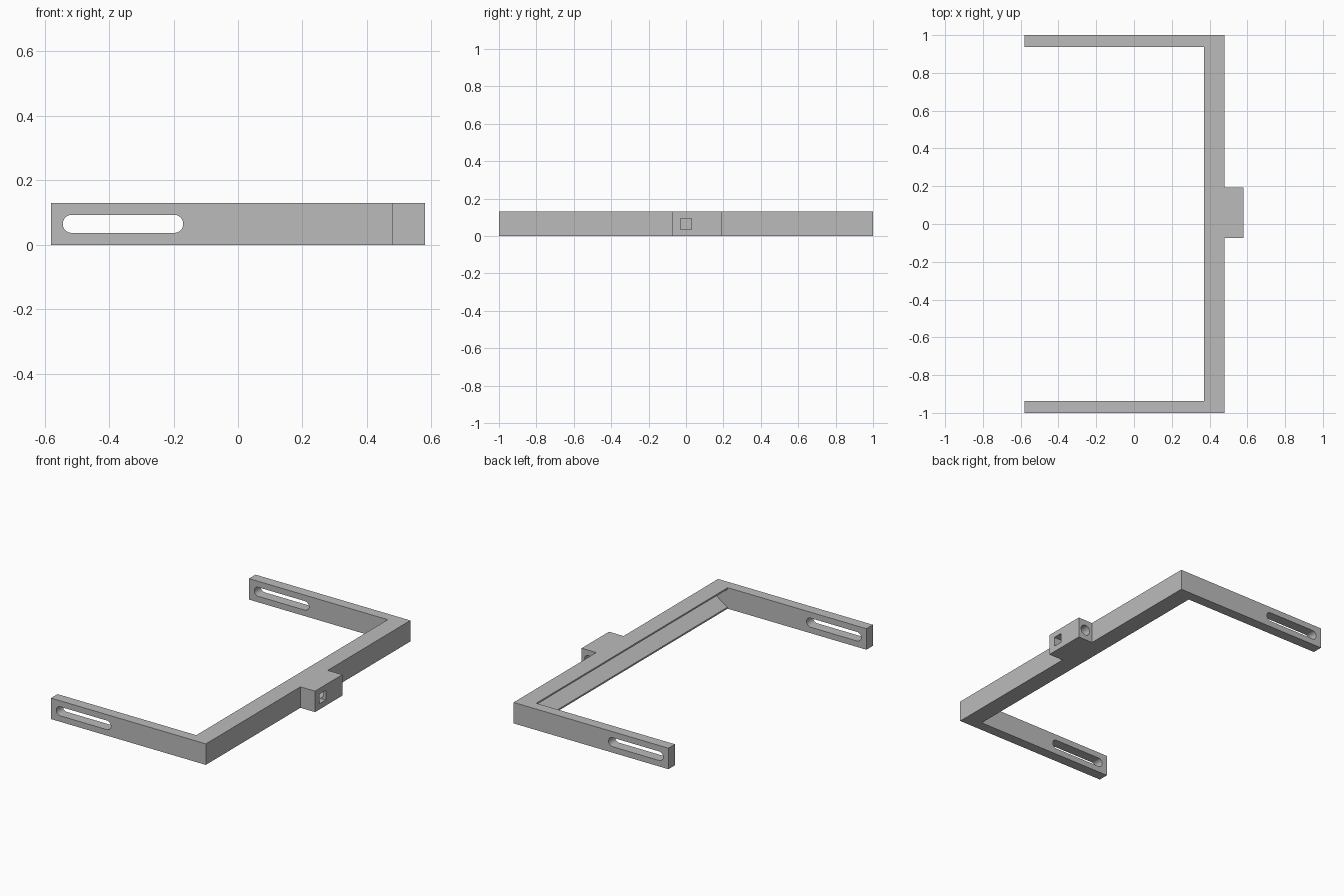
import bpy
import bmesh
from math import cos, sin, pi, radians
from mathutils import Vector

cube = bpy.data.objects.get("Cube")
if cube:
    bpy.data.objects.remove(cube, do_unlink=True)

grey = bpy.data.materials.new("plain_grey")
grey.use_nodes = True
grey.diffuse_color = (0.5, 0.5, 0.5, 1)
grey.node_tree.nodes["Principled BSDF"].inputs["Base Color"].default_value = (0.5, 0.5, 0.5, 1)

HEIGHT = 0.13
MID = HEIGHT / 2
BACK, BAR_IN, BAR_OUT, FRONT = -0.58, 0.37, 0.48, 0.58
ARM_IN = 0.936


def prism(name, points, axis, start, end):
    """Extrude a flat outline along the y or z axis."""
    def place(u, v):
        return Vector((u, start, v)) if axis == "y" else Vector((u, v, start))
    shift = Vector((0, 1, 0) if axis == "y" else (0, 0, 1)) * (end - start)
    bm = bmesh.new()
    face = bm.faces.new([bm.verts.new(place(u, v)) for u, v in points])
    grown = bmesh.ops.extrude_face_region(bm, geom=[face])["geom"]
    moved = [g for g in grown if isinstance(g, bmesh.types.BMVert)]
    bmesh.ops.translate(bm, verts=moved, vec=shift)
    bmesh.ops.recalc_face_normals(bm, faces=bm.faces)
    mesh = bpy.data.meshes.new(name)
    bm.to_mesh(mesh)
    bm.free()
    mesh.materials.append(grey)
    obj = bpy.data.objects.new(name, mesh)
    bpy.context.collection.objects.link(obj)
    return obj


def arc(cx, cz, radius, first, last, steps):
    angles = [first + (last - first) * i / steps for i in range(steps + 1)]
    return [(cx + radius * cos(a), cz + radius * sin(a)) for a in angles]


def cut(target, cutter):
    cutter.hide_render = True
    mod = target.modifiers.new("cut", "BOOLEAN")
    mod.operation = "DIFFERENCE"
    mod.solver = "EXACT"
    mod.object = cutter
    bpy.context.view_layer.objects.active = target
    bpy.ops.object.modifier_apply(modifier=mod.name)
    bpy.data.objects.remove(cutter, do_unlink=True)


# U-shaped frame with the mounting block on its crossbar
outline = [(BACK, -1), (BAR_OUT, -1), (BAR_OUT, -0.075), (FRONT, -0.075),
           (FRONT, 0.192), (BAR_OUT, 0.192), (BAR_OUT, 1), (BACK, 1),
           (BACK, ARM_IN), (BAR_IN, ARM_IN), (BAR_IN, -ARM_IN), (BACK, -ARM_IN)]
frame = prism("bracket_frame", outline, "z", 0, HEIGHT)

# Rounded slot through both arms
radius = 0.028
slot = arc(-0.17 - radius, MID, radius, -pi / 2, pi / 2, 16)
slot += arc(-0.544 + radius, MID, radius, pi / 2, 3 * pi / 2, 16)
cut(frame, prism("slot_cutter", slot, "y", -1.1, 1.1))

# V groove along the inner side of the crossbar
lip = 0.01
groove = [(BAR_IN - 0.02, lip), (BAR_IN, lip), (0.456, MID),
          (BAR_IN, HEIGHT - lip), (BAR_IN - 0.02, HEIGHT - lip)]
cut(frame, prism("groove_cutter", groove, "y", 0.001 - ARM_IN, ARM_IN - 0.001))

# Square pocket in the block, met by a round hole from its side
half = 0.03
pocket = [(BAR_OUT, MID - half), (FRONT + 0.1, MID - half),
          (FRONT + 0.1, MID + half), (BAR_OUT, MID + half)]
cut(frame, prism("pocket_cutter", pocket, "y", -half, half))
hole = arc(0.53, MID, 0.032, 0, 2 * pi, 32)[:-1]
cut(frame, prism("hole_cutter", hole, "y", 0, 0.3))

# Keep the edges crisp and the slot ends smooth
bpy.ops.object.select_all(action="DESELECT")
frame.select_set(True)
bpy.context.view_layer.objects.active = frame
bpy.ops.object.shade_smooth_by_angle(angle=radians(30))
